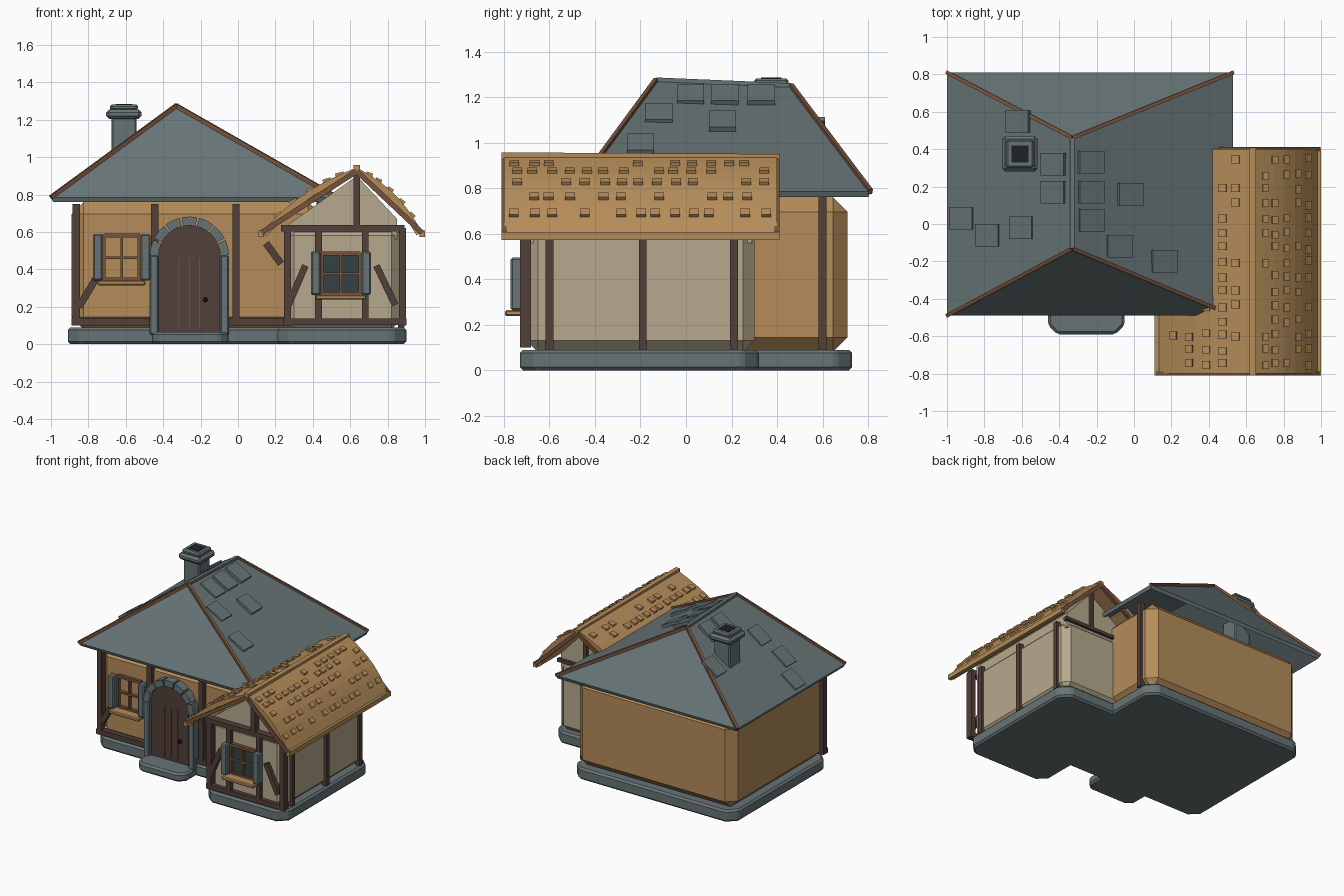
import bpy, bmesh, math, random
from mathutils import Vector, Matrix

cube = bpy.data.objects.get("Cube")
if cube:
    bpy.data.objects.remove(cube, do_unlink=True)
random.seed(4)


def material(name, r, g, b):
    m = bpy.data.materials.new(name)
    m.use_nodes = True
    m.diffuse_color = (r, g, b, 1)
    node = next(n for n in m.node_tree.nodes if n.type == 'BSDF_PRINCIPLED')
    node.inputs["Base Color"].default_value = (r, g, b, 1)
    node.inputs["Roughness"].default_value = 0.9
    return m


slate = material("slate", 0.135, 0.175, 0.18)
ochre = material("ochre", 0.46, 0.265, 0.1)
cream = material("cream plaster", 0.47, 0.4, 0.27)
timber = material("dark timber", 0.085, 0.05, 0.042)
trim = material("brown trim", 0.18, 0.085, 0.045)
glass = material("dark glass", 0.036, 0.052, 0.058)
iron = material("iron", 0.015, 0.015, 0.016)


def finish(name, mat, bm, thickness=0):
    mesh = bpy.data.meshes.new(name)
    if not thickness:
        bmesh.ops.recalc_face_normals(bm, faces=bm.faces)
    bm.to_mesh(mesh)
    bm.free()
    mesh.materials.append(mat)
    ob = bpy.data.objects.new(name, mesh)
    bpy.context.collection.objects.link(ob)
    if thickness:
        s = ob.modifiers.new("thickness", 'SOLIDIFY')
        s.thickness, s.offset = thickness, -1
    return ob


def add_box(bm, x, y, z, bevel=0):
    size = Vector((x[1] - x[0], y[1] - y[0], z[1] - z[0]))
    mid = Vector((x[0] + x[1], y[0] + y[1], z[0] + z[1])) / 2
    verts = bmesh.ops.create_cube(bm, size=1, matrix=Matrix.Translation(mid) @ Matrix.Diagonal(size).to_4x4())['verts']
    if bevel:
        edges = list({e for v in verts for e in v.link_edges})
        bmesh.ops.bevel(bm, geom=edges, offset=bevel, segments=1, affect='EDGES')


def add_beam(bm, p, q, width, depth, n=(0, -1, 0)):
    # box from p to q; depth is measured along n
    p, q, n = Vector(p), Vector(q), Vector(n)
    d = (q - p).normalized()
    n = (n - d * n.dot(d)).normalized()
    rot = Matrix((d.cross(n), n, d)).transposed().to_4x4()
    scale = Matrix.Diagonal((width, depth, (q - p).length, 1))
    bmesh.ops.create_cube(bm, size=1, matrix=Matrix.Translation((p + q) / 2) @ rot @ scale)


def add_prism(bm, points, a, b, axis='y'):
    # flat outline extruded from a to b along y or z
    place = (lambda u, v, t: (u, t, v)) if axis == 'y' else (lambda u, v, t: (u, v, t))
    lo = [bm.verts.new(place(u, v, a)) for u, v in points]
    hi = [bm.verts.new(place(u, v, b)) for u, v in points]
    bm.faces.new(lo)
    bm.faces.new(hi[::-1])
    for i in range(len(lo)):
        j = (i + 1) % len(lo)
        bm.faces.new((lo[i], lo[j], hi[j], hi[i]))


def box(name, mat, x, y, z, bevel=0):
    bm = bmesh.new()
    add_box(bm, x, y, z, bevel)
    return finish(name, mat, bm)


def slab(name, x, y, z, c):
    # stone base with cut corners and a worn edge
    bm = bmesh.new()
    (x0, x1), (y0, y1) = x, y
    add_prism(bm, [(x0 + c, y0), (x1 - c, y0), (x1, y0 + c), (x1, y1 - c),
                   (x1 - c, y1), (x0 + c, y1), (x0, y1 - c), (x0, y0 + c)], *z, axis='z')
    bmesh.ops.recalc_face_normals(bm, faces=bm.faces)
    bmesh.ops.bevel(bm, geom=bm.edges[:], offset=0.014, segments=1, affect='EDGES')
    finish(name, slate, bm)


# Stone base and plaster walls
slab("main_foundation", (-0.91, 0.46), (-0.43, 0.73), (0, 0.09), 0.07)
slab("wing_foundation", (0.21, 0.9), (-0.73, 0.32), (0, 0.09), 0.07)
slab("door_step", (-0.46, -0.05), (-0.59, -0.35), (0, 0.065), 0.05)
box("main_walls", ochre, (-0.89, 0.44), (-0.4, 0.71), (0.08, 0.76), 0.065)
box("wing_walls", cream, (0.25, 0.87), (-0.7, 0.3), (0.08, 0.63), 0.05)
bm = bmesh.new()
add_prism(bm, [(0.27, 0.56), (0.85, 0.56), (0.85, 0.67), (0.635, 0.9), (0.27, 0.64)], -0.68, 0.29)
finish("wing_gable", cream, bm)

# Main hipped roof
RX, EZ = -0.33, 0.785
bm = bmesh.new()
ridge = [bm.verts.new((RX, -0.13, 1.275)), bm.verts.new((RX, 0.46, 1.25))]
corners = [bm.verts.new((x, y, EZ)) for x, y in ((-1, -0.49), (0.53, -0.49), (0.53, 0.81), (-1, 0.81))]
f, b = ridge
c0, c1, c2, c3 = corners
hips = [(f.co.copy(), c0.co.copy()), (f.co.copy(), c1.co.copy()),
        (b.co.copy(), c2.co.copy()), (b.co.copy(), c3.co.copy())]
for face in ((c0, c1, f), (c1, c2, b, f), (c2, c3, b), (c3, c0, f, b)):
    bm.faces.new(face)
finish("main_roof", slate, bm, 0.028)
bm = bmesh.new()
for p, q in hips:
    add_beam(bm, p, q, 0.02, 0.022, (0, 0, 1))
finish("roof_hip_trim", trim, bm)
bm = bmesh.new()
add_beam(bm, hips[0][0], hips[2][0], 0.025, 0.022, (0, 0, 1))
finish("roof_ridge", slate, bm)

# Loose slates lying on the two long slopes
bm = bmesh.new()
tiles = [(-0.23, 0.33), (-0.23, 0.17), (-0.23, 0.02), (-0.02, 0.16), (-0.08, -0.12), (0.16, -0.2),
         (-0.43, 0.32), (-0.43, 0.17), (-0.6, -0.02), (-0.78, -0.06), (-0.92, 0.03), (-0.62, 0.55)]
for x, y in tiles:
    side = 1 if x > RX else -1
    drop = 0.48 / (0.86 if side > 0 else 0.67)
    mid = Vector((x, y, 1.265 - abs(x - RX) * drop))
    half = Vector((side, 0, -drop)).normalized() * 0.075
    n = Vector((side * drop, 0, 1)).normalized()
    mid += n * 0.003
    add_beam(bm, mid - half, mid + half, 0.12, 0.022, n)
finish("roof_slates", slate, bm)

# Chimney
bm = bmesh.new()
cx, cy = -0.61, 0.375
for r, z0, z1, bev in ((0.067, 0.82, 1.22, 0.008), (0.095, 1.205, 1.255, 0.016), (0.075, 1.25, 1.282, 0.01)):
    add_box(bm, (cx - r, cx + r), (cy - r, cy + r), (z0, z1), bev)
finish("chimney", slate, bm)
box("chimney_opening", iron, (cx - 0.045, cx + 0.045), (cy - 0.045, cy + 0.045), (1.27, 1.285))

# Wing roof: two gently bulging slopes
TOP = (0.635, 0.945)
EAVES = ((0.125, 0.6), (0.985, 0.6))


def slope(side, t):
    ex, ez = EAVES[side]
    bulge = 0.042 * math.sin(math.pi * t)
    return Vector((TOP[0] + (ex - TOP[0]) * t + (bulge * 0.6 if side else -bulge * 0.6), 0,
                   TOP[1] + (ez - TOP[1]) * t + bulge * 0.75))


STEPS = 7
profile = [slope(0, i / STEPS) for i in range(STEPS, 0, -1)] + [slope(1, i / STEPS) for i in range(STEPS + 1)]
bm = bmesh.new()
rows = [[bm.verts.new((p.x, y, p.z)) for p in profile] for y in (-0.8, 0.4)]
for i in range(len(profile) - 1):
    bm.faces.new((rows[0][i], rows[0][i + 1], rows[1][i + 1], rows[1][i]))
finish("wing_roof", ochre, bm, 0.035)

# Shingle rows, ridge cap and eave poles
bm = bmesh.new()
for side in (0, 1):
    for t in (0.12, 0.24, 0.4, 0.58, 0.76):
        for k in range(15):
            if random.random() < 0.3:
                continue
            y = Vector((0, -0.75 + k * 0.078 + random.uniform(-0.01, 0.01), 0))
            p, q = slope(side, t) + y, slope(side, t + 0.07) + y
            n = Vector((0, 1, 0)).cross(q - p).normalized()
            n = n if n.z > 0 else -n
            add_beam(bm, p, q + n * 0.008, 0.042, 0.016, n)
finish("wing_shingles", ochre, bm)
bm = bmesh.new()
add_beam(bm, (TOP[0], -0.81, 0.942), (TOP[0], 0.41, 0.935), 0.035, 0.03, (0, 0, 1))
for ex, ez in EAVES:
    add_beam(bm, (ex, -0.81, ez - 0.01), (ex, 0.41, ez - 0.01), 0.03, 0.035, (0, 0, 1))
finish("wing_roof_poles", ochre, bm)
bm = bmesh.new()
for y in (-0.8, 0.4):
    for ex, ez in EAVES:
        add_beam(bm, (TOP[0], y, 0.925), (ex, y, ez - 0.005), 0.028, 0.022)
finish("wing_bargeboards", trim, bm)

# Timber framing: (x, z) to (x, z) on the fronts
bm = bmesh.new()
for x0, z0, x1, z1 in ((-0.865, 0.1, -0.865, 0.75), (-0.445, 0.48, -0.445, 0.75), (-0.01, 0.1, -0.01, 0.75),
                       (-0.89, 0.12, -0.46, 0.12), (-0.06, 0.12, 0.25, 0.12),
                       (-0.85, 0.2, -0.76, 0.35), (0.15, 0.54, 0.23, 0.43)):
    add_beam(bm, (x0, -0.41, z0), (x1, -0.41, z1), 0.038, 0.05)
finish("main_front_timbers", timber, bm)
bm = bmesh.new()
for x0, z0, x1, z1 in ((0.265, 0.1, 0.265, 0.62), (0.88, 0.1, 0.88, 0.62), (0.43, 0.12, 0.43, 0.62),
                       (0.68, 0.12, 0.68, 0.62), (0.24, 0.12, 0.9, 0.12), (0.23, 0.62, 0.89, 0.62),
                       (0.27, 0.21, 0.36, 0.42), (0.74, 0.42, 0.84, 0.21), (0.635, 0.63, 0.635, 0.92)):
    add_beam(bm, (x0, -0.705, z0), (x1, -0.705, z1), 0.036, 0.05)
finish("wing_front_timbers", timber, bm)
bm = bmesh.new()
for y in (-0.6, -0.19, 0.21):
    add_beam(bm, (0.872, y, 0.09), (0.872, y, 0.62), 0.035, 0.035, (1, 0, 0))
add_beam(bm, (0.44, 0.6, 0.09), (0.44, 0.6, 0.76), 0.035, 0.04, (1, 0, 0))
finish("side_posts", timber, bm)
bm = bmesh.new()
add_beam(bm, (0.44, 0.295, 0.62), (0.87, 0.295, 0.62), 0.025, 0.03)
add_beam(bm, (0.635, 0.295, 0.63), (0.635, 0.295, 0.9), 0.03, 0.03)
finish("back_gable_timbers", timber, bm)

# Arched door with stone surround
DX, DZ, R = -0.26, 0.47, 0.165


def ring(radius, a0, a1, count):
    return [(DX + radius * math.cos(a0 + (a1 - a0) * i / count),
             DZ + radius * math.sin(a0 + (a1 - a0) * i / count)) for i in range(count + 1)]


bm = bmesh.new()
add_prism(bm, [(DX - R, 0.06), (DX + R, 0.06)] + ring(R, 0, math.pi, 12), -0.435, -0.38)
finish("door", timber, bm)
bm = bmesh.new()
for x in (-0.315, -0.26, -0.205):
    add_box(bm, (x - 0.003, x + 0.003), (-0.438, -0.433), (0.08, 0.46))
finish("door_plank_lines", trim, bm)
box("door_knob", iron, (-0.187, -0.162), (-0.462, -0.433), (0.225, 0.25), 0.007)
bm = bmesh.new()
STONES = 7
for i in range(STONES):
    a0, a1 = (math.pi * (i + e) / STONES for e in (0.06, 0.94))
    add_prism(bm, ring(R, a0, a1, 2) + ring(0.212, a1, a0, 2), -0.465, -0.38)
for s in (-1, 1):
    x = sorted((DX + s * R, DX + s * 0.212))
    add_box(bm, x, (-0.465, -0.38), (0.05, 0.475), 0.007)
finish("door_stones", slate, bm)


# Windows with shutters and sill
def window(name, x0, x1, z0, z1, y, pane):
    if pane:
        box(name + "_glass", pane, (x0, x1), (y - 0.008, y + 0.01), (z0, z1))
    bm = bmesh.new()
    xm, zm = (x0 + x1) / 2, (z0 + z1) / 2
    for x, w in ((x0, 0.022), (xm, 0.014), (x1, 0.022)):
        add_beam(bm, (x, y - 0.01, z0), (x, y - 0.01, z1), w, 0.028)
    for z, w in ((z0, 0.022), (zm, 0.014), (z1, 0.022)):
        add_beam(bm, (x0, y - 0.01, z), (x1, y - 0.01, z), w, 0.026)
    finish(name + "_frame", trim, bm)
    bm = bmesh.new()
    for x in (x0 - 0.03, x1 + 0.03):
        add_box(bm, (x - 0.026, x + 0.026), (y - 0.065, y - 0.01), (z0 - 0.005, z1 + 0.01), 0.008)
    finish(name + "_shutters", slate, bm)
    box(name + "_sill", ochre, (x0 - 0.03, x1 + 0.03), (y - 0.09, y), (z0 - 0.03, z0 - 0.004), 0.006)


window("main_window", -0.72, -0.525, 0.345, 0.58, -0.4, None)
window("wing_window", 0.445, 0.655, 0.268, 0.485, -0.705, glass)
